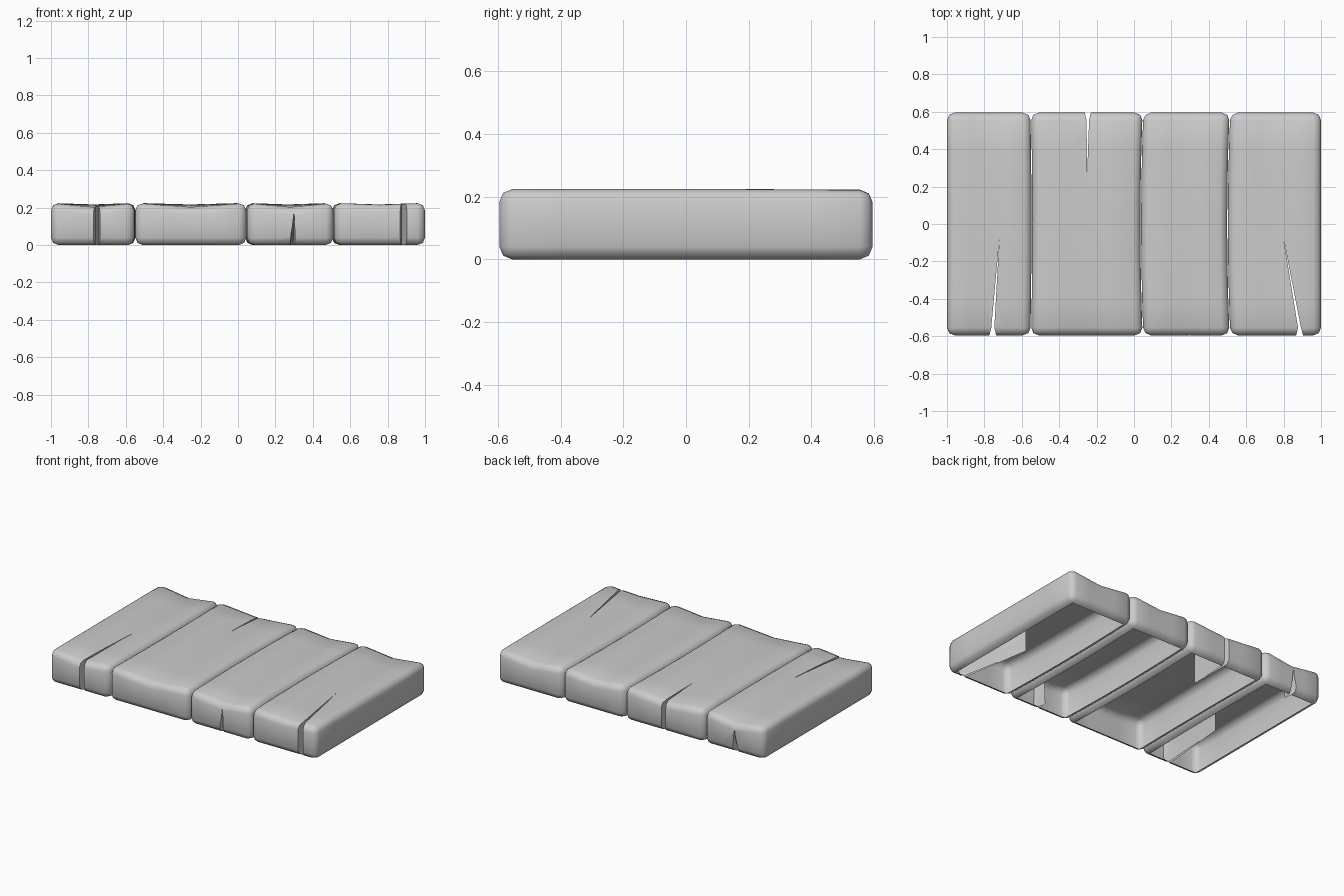
import bpy, bmesh
from mathutils import Vector

if "Cube" in bpy.data.objects:
    bpy.data.objects.remove(bpy.data.objects["Cube"])

HALF_LEN, TOP, BEVEL = 0.595, 0.225, 0.04


def make_object(name, bm):
    bmesh.ops.recalc_face_normals(bm, faces=bm.faces[:])
    me = bpy.data.meshes.new(name)
    bm.to_mesh(me)
    bm.free()
    ob = bpy.data.objects.new(name, me)
    bpy.context.collection.objects.link(ob)
    return ob


def crack_cutter(tip, end_x, side, w, z_top=0.3, lean=0.0):
    """Wedge that opens towards one plank end; a low z_top tapers to a point."""
    outline = [tip, (end_x - w, side * 0.555), (end_x - 2.6 * w, side * 0.605),
               (end_x - 2.6 * w, side * 0.7), (end_x + 2.6 * w, side * 0.7),
               (end_x + 2.6 * w, side * 0.605), (end_x + w, side * 0.555)]
    low = z_top < 0.25
    bm = bmesh.new()
    bottom = [bm.verts.new((x, y, -0.03)) for x, y in outline]
    top = [bm.verts.new((end_x + (x - end_x) * (0.08 if low else 1) + lean, y, z_top))
           for x, y in outline]
    n = len(outline)
    bm.faces.new(bottom)
    bm.faces.new(top)
    for i in range(n):
        j = (i + 1) % n
        bm.faces.new((bottom[i], bottom[j], top[j], top[i]))
    ob = make_object("crack_cutter", bm)
    ob.hide_render = True
    return ob


def plank(name, x0, x1, bow0, bow1, front_dip, back_dip, cracks):
    # bevelled box with loops for bending
    bm = bmesh.new()
    bmesh.ops.create_cube(bm, size=1)
    for v in bm.verts:
        v.co = Vector(((x0 + x1) / 2 + v.co.x * (x1 - x0),
                       v.co.y * 2 * HALF_LEN, (v.co.z + 0.5) * TOP))
    cuts = [((x0 + (x1 - x0) * t, 0, 0), (1, 0, 0)) for t in (0.3, 0.5, 0.7)]
    cuts += [((0, y, 0), (0, 1, 0)) for y in (-0.4, -0.2, 0, 0.2, 0.4)]
    for co, no in cuts:
        bmesh.ops.bisect_plane(bm, geom=bm.verts[:] + bm.edges[:] + bm.faces[:],
                               plane_co=co, plane_no=no)
    bm.normal_update()
    sharp = [e for e in bm.edges if e.calc_face_angle(0) > 1]
    bmesh.ops.bevel(bm, geom=sharp, offset=BEVEL, segments=2, profile=0.5,
                    affect='EDGES')
    # bowed sides and worn, sagging top
    for v in bm.verts:
        t = (v.co.x - x0) / (x1 - x0)
        q = v.co.y / HALF_LEN
        v.co.x += (bow0 * (1 - t) + bow1 * t) * (1 - q * q)
        dip = 0.008 + (back_dip if q > 0 else front_dip) * q * q
        if v.co.z > 0.1:
            v.co.z -= dip * (1 - abs(2 * t - 1))
    ob = make_object(name, bm)
    # cracks
    for args in cracks:
        mod = ob.modifiers.new("crack", 'BOOLEAN')
        mod.operation = 'DIFFERENCE'
        mod.solver = 'EXACT'
        mod.object = crack_cutter(*args)
    bpy.context.view_layer.update()
    dg = bpy.context.evaluated_depsgraph_get()
    me = bpy.data.meshes.new_from_object(ob.evaluated_get(dg))
    cutters = [m.object for m in ob.modifiers]
    ob.modifiers.clear()
    ob.data = me
    for c in cutters:
        bpy.data.objects.remove(c)
    # open underside
    bm = bmesh.new()
    bm.from_mesh(me)
    under = [f for f in bm.faces if all(v.co.z < 0.001 for v in f.verts)]
    bmesh.ops.delete(bm, geom=under, context='FACES')
    bm.to_mesh(me)
    bm.free()
    bpy.ops.object.select_all(action='DESELECT')
    ob.select_set(True)
    bpy.context.view_layer.objects.active = ob
    bpy.ops.object.shade_smooth_by_angle(angle=0.87)


plank("plank_left", -1.0, -0.554, 0, 0.006, 0.016, 0.024,
      [((-0.72, -0.08), -0.755, -1, 0.008),
       ((-0.79, 0.5), -0.79, 1, 0.012, 0.15, 0.01)])
plank("plank_wide", -0.550, 0.046, 0.006, -0.012, 0.016, 0.018,
      [((-0.25, 0.28), -0.247, 1, 0.007)])
plank("plank_narrow", 0.050, 0.511, -0.012, -0.013, 0.016, 0.016,
      [((0.29, -0.5), 0.288, -1, 0.008, 0.165, 0.011)])
plank("plank_right", 0.515, 1.0, -0.013, 0, 0.002, 0.02,
      [((0.80, -0.08), 0.885, -1, 0.008)])
